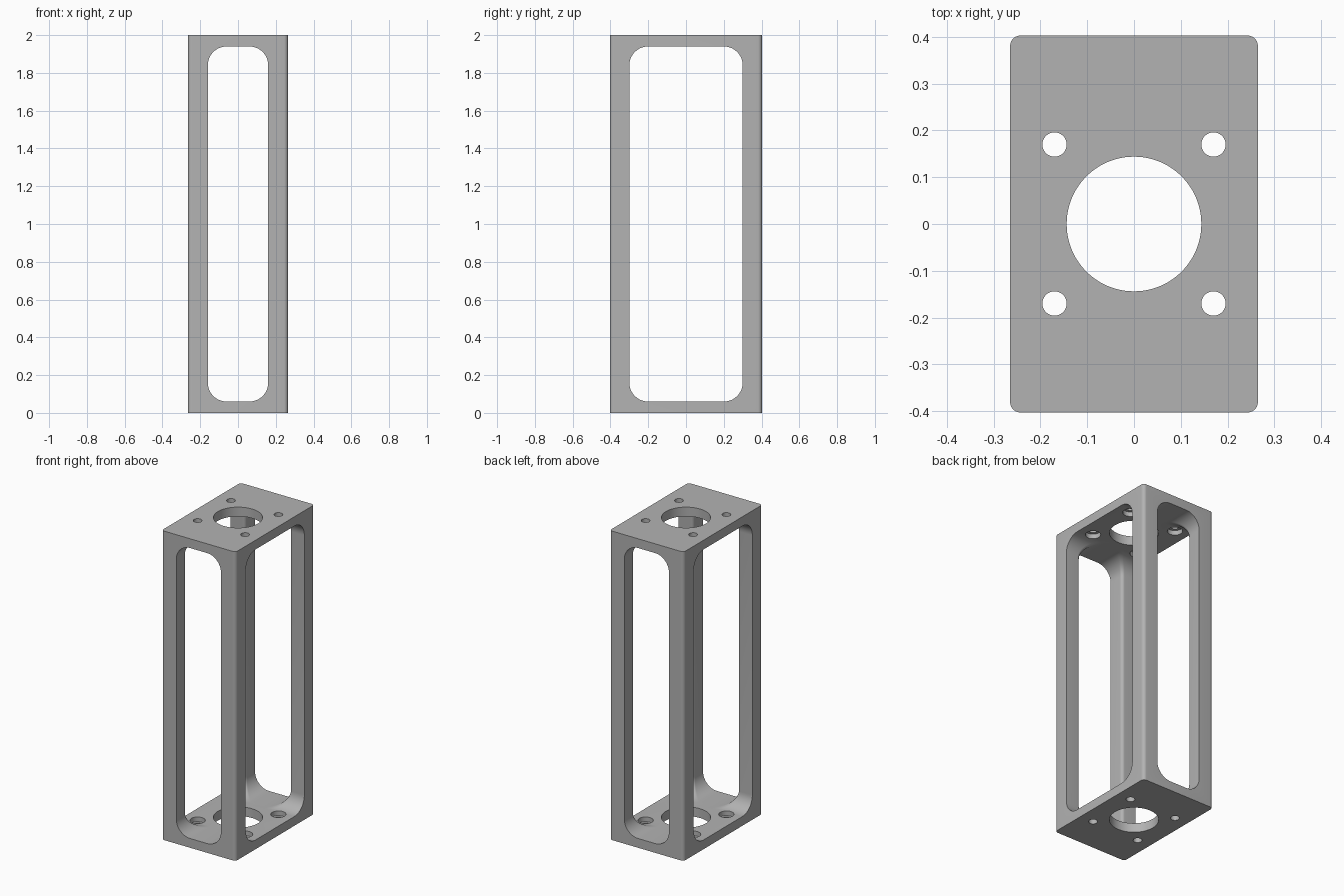
import bpy, bmesh
from math import sin, cos, pi

if "Cube" in bpy.data.objects:
    bpy.data.objects.remove(bpy.data.objects["Cube"], do_unlink=True)

HX, HY, H = 0.265, 0.403, 2.0     # outer half width, half depth, height
WX, WY = 0.16, 0.30               # window half widths
PLATE, CORNER = 0.06, 0.10        # end plate thickness, window corner radius
OUTER_R, INNER_R = 0.022, 0.02    # post edge rounding

grey = bpy.data.materials.new("machined grey")
grey.use_nodes = True
grey.diffuse_color = (0.45, 0.45, 0.45, 1)
grey.node_tree.nodes["Principled BSDF"].inputs["Base Color"].default_value = (0.45, 0.45, 0.45, 1)


def loft(name, rings):
    """Skin a stack of matching closed rings and cap both ends."""
    bm = bmesh.new()
    loops = [[bm.verts.new(p) for p in ring] for ring in rings]
    n = len(loops[0])
    for a, b in zip(loops, loops[1:]):
        for i in range(n):
            j = (i + 1) % n
            bm.faces.new((a[i], a[j], b[j], b[i]))
    bm.faces.new(loops[0][::-1])
    bm.faces.new(loops[-1])
    bmesh.ops.recalc_face_normals(bm, faces=bm.faces)
    mesh = bpy.data.meshes.new(name)
    bm.to_mesh(mesh)
    bm.free()
    mesh.materials.append(grey)
    ob = bpy.data.objects.new(name, mesh)
    bpy.context.collection.objects.link(ob)
    return ob


def rounded_box_ring(z, steps=8):
    ring = []
    for k, (sx, sy) in enumerate(((1, 1), (-1, 1), (-1, -1), (1, -1))):
        for i in range(steps + 1):
            a = (k + i / steps) * pi / 2
            ring.append((sx * (HX - OUTER_R) + OUTER_R * cos(a),
                         sy * (HY - OUTER_R) + OUTER_R * sin(a), z))
    return ring


def cross_ring(z, x, y, steps=8):
    """Plus-shaped section whose inner corners follow the rounded posts."""
    quarter = [(1, y)]
    for i in range(steps + 1):
        a = -pi / 2 - i / steps * pi / 2
        quarter.append((x + INNER_R + INNER_R * cos(a), y + INNER_R + INNER_R * sin(a)))
    quarter.append((x, 1))
    ring = []
    for sx, sy in ((1, 1), (-1, 1), (-1, -1), (1, -1)):
        pts = quarter if sx * sy > 0 else quarter[::-1]
        ring += [(sx * px, sy * py, z) for px, py in pts]
    return ring


def cylinder(name, x, y, r, z0, z1, n=48):
    return loft(name, [[(x + r * cos(2 * pi * i / n), y + r * sin(2 * pi * i / n), z)
                        for i in range(n)] for z in (z0, z1)])


def cut(target, cutter):
    mod = target.modifiers.new("cut", 'BOOLEAN')
    mod.operation, mod.solver, mod.object = 'DIFFERENCE', 'EXACT', cutter
    bpy.context.view_layer.objects.active = target
    bpy.ops.object.modifier_apply(modifier=mod.name)
    bpy.data.objects.remove(cutter, do_unlink=True)


# Solid block with rounded vertical edges
frame = loft("window_frame", [rounded_box_ring(0), rounded_box_ring(H)])

# Crossed windows, flaring into the end plates
lower = []
STEPS = 12
for i in range(STEPS + 1):
    t = i / STEPS * pi / 2
    f = CORNER * (1 - sin(t))
    lower.append((PLATE + CORNER * (1 - cos(t)), WX - f, WY - f))
levels = lower + [(H - z, x, y) for z, x, y in reversed(lower)]
cut(frame, loft("window_cutter", [cross_ring(*lv) for lv in levels]))

# Central bore and counterbored screw holes through both plates
cut(frame, cylinder("bore_cutter", 0, 0, 0.144, -0.1, H + 0.1, 96))
for sx in (-1, 1):
    for sy in (-1, 1):
        x, y = 0.17 * sx, 0.17 * sy
        cut(frame, cylinder("screw_cutter", x, y, 0.026, -0.1, H + 0.1))
        cut(frame, cylinder("counterbore_cutter", x, y, 0.045, PLATE / 2, H - PLATE / 2))

# Smooth the rounded surfaces, keep the machined edges sharp
bpy.ops.object.select_all(action='DESELECT')
frame.select_set(True)
bpy.context.view_layer.objects.active = frame
bpy.ops.object.shade_smooth_by_angle(angle=0.5)
